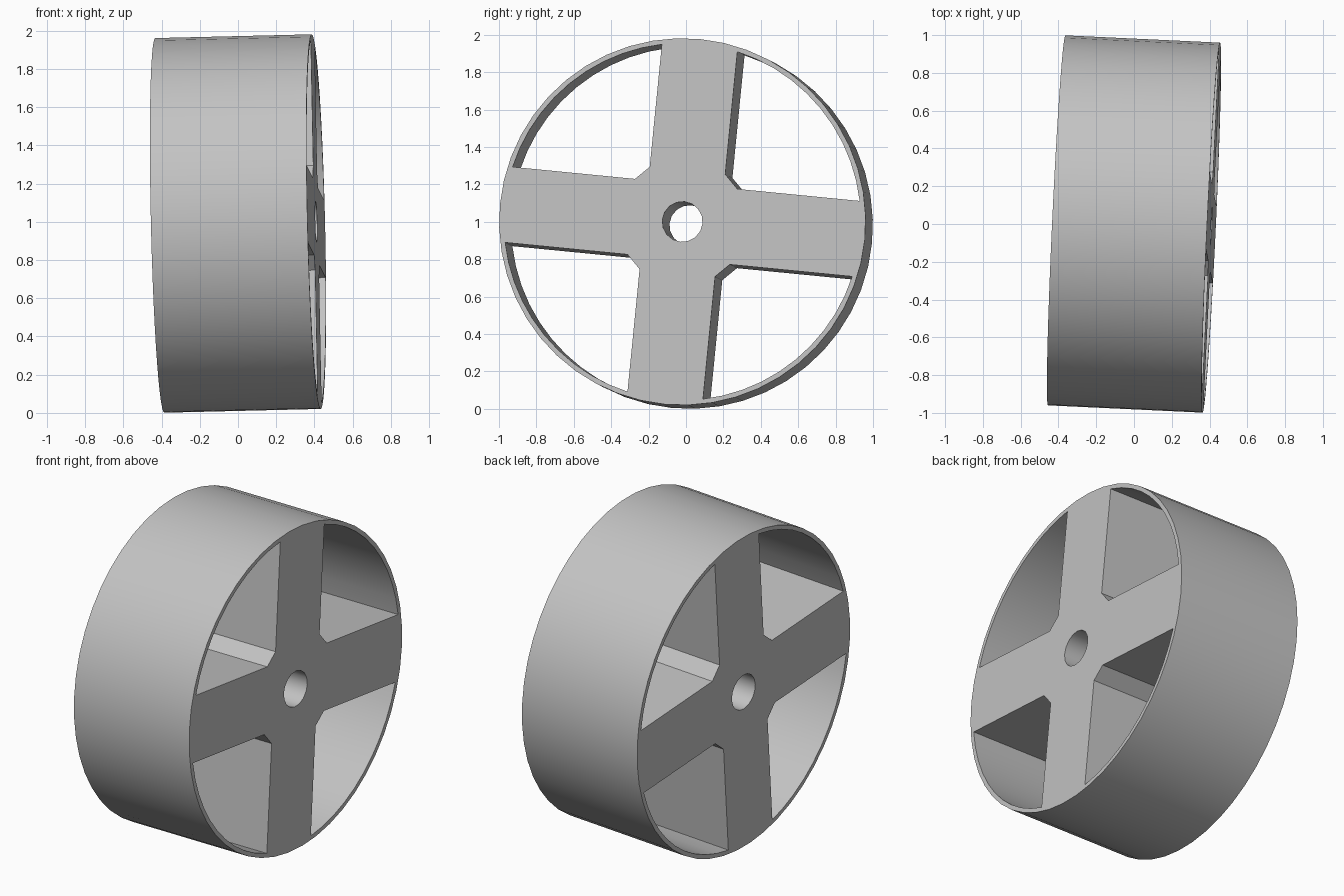
import bpy, bmesh
from math import sin, cos, asin, pi, radians
from mathutils import Vector, Matrix

cube = bpy.data.objects.get("Cube")
if cube:
    bpy.data.objects.remove(cube, do_unlink=True)

OUTER, INNER, BORE = 0.981, 0.955, 0.108
HALF_DEPTH, HALF_SPOKE, FILLET = 0.41, 0.203, 0.275

grey = bpy.data.materials.new("plain grey")
grey.use_nodes = True
colour = (0.55, 0.55, 0.55, 1)
grey.diffuse_color = colour
grey.node_tree.nodes["Principled BSDF"].inputs["Base Color"].default_value = colour


def arc(radius, start, end, steps):
    """Points along an arc, both ends included."""
    angles = [start + (end - start) * i / steps for i in range(steps + 1)]
    return [Vector((radius * cos(a), radius * sin(a), 0)) for a in angles]


def add_loop(curve, points):
    spline = curve.splines.new("POLY")
    spline.points.add(len(points) - 1)
    for p, co in zip(spline.points, points):
        p.co = (*co, 1)
    spline.use_cyclic_u = True


# Wheel section: rim outline, axle bore and four pockets between the spokes
section = bpy.data.curves.new("wheel_section", "CURVE")
section.dimensions = "2D"
section.fill_mode = "BOTH"
section.extrude = HALF_DEPTH
add_loop(section, arc(OUTER, 0, 2 * pi, 48)[:-1])
add_loop(section, arc(BORE, 0, 2 * pi, 16)[:-1])
edge = asin(HALF_SPOKE / INNER)
pocket = [Vector((HALF_SPOKE, FILLET, 0)), Vector((FILLET, HALF_SPOKE, 0))]
pocket += arc(INNER, edge, pi / 2 - edge, 10)
for k in range(4):
    turn = Matrix.Rotation(k * pi / 2, 3, "Z")
    add_loop(section, [turn @ p for p in pocket])

# Turn the extruded section into a mesh
helper = bpy.data.objects.new("section_helper", section)
bpy.context.collection.objects.link(helper)
mesh = bpy.data.meshes.new_from_object(
    helper.evaluated_get(bpy.context.evaluated_depsgraph_get()))
bpy.data.objects.remove(helper, do_unlink=True)

# Stand the wheel up on its slightly tilted axle
axle = Vector((1, -0.047, 0.024)).normalized()
lean = radians(5.6)
up = Vector((0, sin(lean), cos(lean)))
up = (up - axle * up.dot(axle)).normalized()
side = up.cross(axle)
pose = Matrix((side, up, axle)).transposed().to_4x4()
mesh.transform(Matrix.Translation((0, 0, 0.991)) @ pose)

bm = bmesh.new()
bm.from_mesh(mesh)
bmesh.ops.remove_doubles(bm, verts=bm.verts, dist=0.0005)
bmesh.ops.recalc_face_normals(bm, faces=bm.faces)
bm.to_mesh(mesh)
bm.free()

mesh.materials.clear()
mesh.materials.append(grey)
wheel = bpy.data.objects.new("spoked_wheel", mesh)
bpy.context.collection.objects.link(wheel)
bpy.ops.object.select_all(action="DESELECT")
wheel.select_set(True)
bpy.context.view_layer.objects.active = wheel
bpy.ops.object.shade_smooth_by_angle(angle=radians(30))
